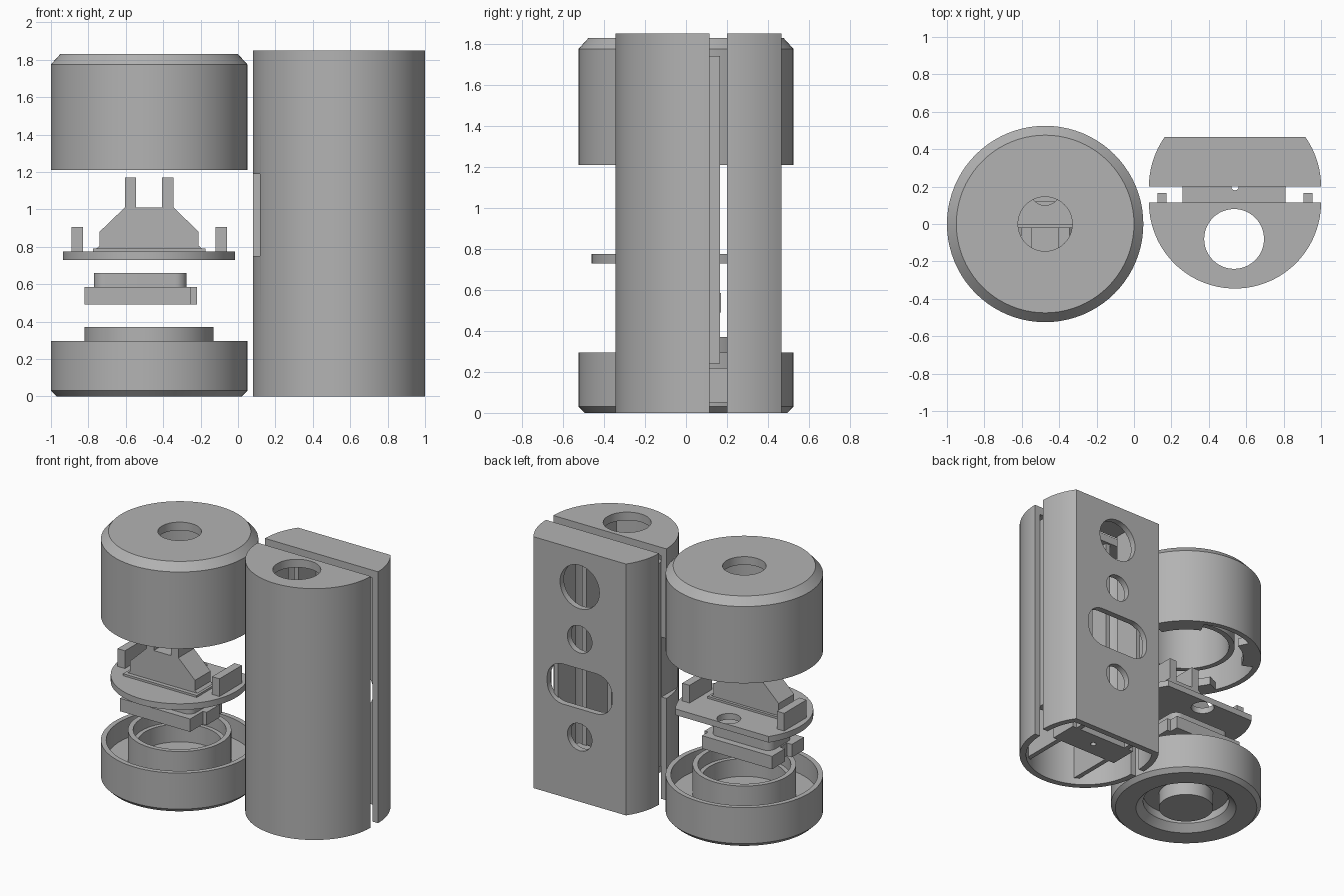
import bpy, bmesh
from math import pi, cos, sin, asin, radians
from mathutils import Matrix

if "Cube" in bpy.data.objects:
    bpy.data.objects.remove(bpy.data.objects["Cube"])

grey = bpy.data.materials.new("plain grey")
grey.use_nodes = True
grey.diffuse_color = (0.45, 0.45, 0.45, 1)
grey.node_tree.nodes["Principled BSDF"].inputs["Base Color"].default_value = (0.45, 0.45, 0.45, 1)
parts = []


def finish(name, bm, keep=True):
    bmesh.ops.remove_doubles(bm, verts=bm.verts, dist=1e-5)
    bmesh.ops.recalc_face_normals(bm, faces=bm.faces)
    mesh = bpy.data.meshes.new(name)
    bm.to_mesh(mesh)
    bm.free()
    mesh.materials.append(grey)
    ob = bpy.data.objects.new(name, mesh)
    bpy.context.scene.collection.objects.link(ob)
    if keep:
        parts.append(ob)
    return ob


def prism(name, outline, lo, hi, axis="z", keep=True):
    """Extrude a 2D outline along z, or along y with the outline in x and z."""
    bm = bmesh.new()
    place = (lambda a, b: (a, b, lo)) if axis == "z" else (lambda a, b: (a, lo, b))
    face = bm.faces.new([bm.verts.new(place(a, b)) for a, b in outline])
    out = bmesh.ops.extrude_face_region(bm, geom=[face])
    verts = [v for v in out["geom"] if isinstance(v, bmesh.types.BMVert)]
    d = hi - lo
    bmesh.ops.translate(bm, verts=verts, vec=(0, 0, d) if axis == "z" else (0, d, 0))
    return finish(name, bm, keep)


def box(name, x, y, z, keep=True):
    return prism(name, [(x[0], y[0]), (x[1], y[0]), (x[1], y[1]), (x[0], y[1])], *z, keep=keep)


def arc(cx, cy, r, start, end, n=48):
    return [(cx + r * cos(start + (end - start) * i / n),
             cy + r * sin(start + (end - start) * i / n)) for i in range(n + 1)]


def circle(cx, cy, r):
    return arc(cx, cy, r, 0, 2 * pi)[:-1]


def rounded(cx, cy, w, h, r):
    pts = []
    for i, (sx, sy) in enumerate([(1, 1), (-1, 1), (-1, -1), (1, -1)]):
        pts += arc(cx + sx * (w / 2 - r), cy + sy * (h / 2 - r), r, i * pi / 2, (i + 1) * pi / 2, 10)
    return pts


def flat_back_disc(cx, cy, r, flat):
    """Circle cut off by a straight edge at a distance flat behind its centre."""
    a = asin(flat / r)
    return arc(cx, cy, r, pi - a, 2 * pi + a, 72)


def lathe(name, profile, cx):
    bm = bmesh.new()
    verts = [bm.verts.new((r, 0, z)) for r, z in profile]
    edges = [bm.edges.new((verts[i - 1], verts[i])) for i in range(len(verts))]
    bmesh.ops.spin(bm, geom=verts + edges, cent=(0, 0, 0), axis=(0, 0, 1),
                   angle=2 * pi, steps=80, use_merge=True)
    bmesh.ops.dissolve_degenerate(bm, edges=bm.edges, dist=1e-5)
    bmesh.ops.translate(bm, verts=bm.verts, vec=(cx, 0, 0))
    return finish(name, bm)


def cut(ob, *cutters):
    for c in cutters:
        mod = ob.modifiers.new("cut", "BOOLEAN")
        mod.operation, mod.solver, mod.object = "DIFFERENCE", "EXACT", c
        bpy.context.view_layer.update()
        ev = ob.evaluated_get(bpy.context.evaluated_depsgraph_get())
        new = bpy.data.meshes.new_from_object(ev)
        ob.modifiers.clear()
        ob.data = new
        bpy.data.objects.remove(c)


AX, BX = -0.475, 0.54      # axes of the round stack and of the split case
R, WALL, TOP = 0.46, 0.045, 1.85

# Round base with a raised inner ring and a boss underneath
lathe("base_cup", [(0, 0), (.19, 0), (.19, .11), (.3, .11), (.3, .05), (.35, 0), (.495, 0),
                   (.525, .03), (.525, .295), (.49, .295), (.49, .15), (.345, .15), (.345, .37),
                   (.31, .37), (.31, .28), (.28, .28), (.28, .15), (0, .15)], AX)

# Round cap with a centre hole and inner tube
lathe("cap", [(.145, 1.83), (.475, 1.83), (.525, 1.775), (.525, 1.21), (.485, 1.21), (.485, 1.77),
              (.34, 1.77), (.34, 1.3), (.3, 1.3), (.3, 1.77), (.145, 1.77)], AX)
for i in range(4):
    a = radians(45 + 90 * i)
    lug = arc(AX, 0, .495, a - .35, a + .35, 12) + arc(AX, 0, .4, a + .35, a - .35, 12)
    prism(f"cap_lug_{i + 1}", lug, 1.21, 1.27)

# Carriage: flat-backed disc, side tabs, stepped housing and two posts
disc = prism("carriage_disc", flat_back_disc(AX, 0, R, .26), .73, .775)
cut(disc, prism("disc_hole", circle(AX, .18, .08), .6, .9, keep=False))
half = [(.3, .775), (.265, .805), (.265, .88), (.13, 1.01)]
housing = [(AX + a, z) for a, z in half] + [(AX - a, z) for a, z in reversed(half)]
prism("carriage_housing", housing, -.2, -.02, axis="y")
box("housing_foot", (AX - .3, AX + .3), (-.23, 0), (.775, .79))
for side, s in (("left", 1), ("right", -1)):
    for label, near, far, y, z in (("tab", .355, .415, (-.13, .13), (.775, .905)),
                                   ("post", .07, .13, (-.2, -.02), (1.01, 1.17))):
        box(f"{side}_{label}", sorted((AX + s * near, AX + s * far)), y, z)

# Slider block with side notch under the carriage
block = box("slider_block", (-.82, -.25), (-.2, .17), (.49, .585))
cut(block, box("notch", (-.9, -.78), (-.06, .02), (.4, .7), keep=False))
box("slider_key", (-.25, -.22), (-.05, .1), (.49, .585))
prism("slider_top", rounded(-.5225, -.015, .495, .27, .06), .585, .66)

# Front case half: hollow half cylinder, open at the back and bottom
front = prism("front_case", arc(BX, .115, R, pi, 2 * pi, 72), 0, TOP)
hollow = arc(BX, .115, R - WALL, pi, 2 * pi, 72) + [(BX + R - WALL, .3), (BX - R + WALL, .3)]
cut(front, prism("front_hollow", hollow, -.1, TOP - .06, keep=False),
    prism("top_hole", circle(.535, -.08, .16), 1.6, 2, keep=False),
    box("side_notch", (0, .118), (-.08, .2), (.75, 1.19), keep=False))

# Back case half: flat-backed hollow shell with four openings
FLAT = .265
shape = flat_back_disc(BX, .2, R, FLAT)
back_arc = [(x, max(y, .2)) for x, y in shape if y >= .2 - 1e-6]
a = asin(FLAT / R)
back_arc = arc(BX, .2, R, 0, a, 16) + arc(BX, .2, R, pi - a, pi, 16)
back = prism("back_case", back_arc, 0, TOP)
ri, fi = R - WALL, FLAT - WALL
b = asin(fi / ri)
inner = [(BX + ri, .1)] + arc(BX, .2, ri, 0, b, 16) + arc(BX, .2, ri, pi - b, pi, 16) + [(BX - ri, .1)]
cut(back, prism("back_hollow", inner, -.1, TOP - .06, keep=False),
    *[prism("opening", o, .3, .6, axis="y", keep=False) for o in (
        circle(BX, 1.58, .16), circle(BX, 1.195, .1),
        rounded(BX, .83, .53, .295, .13), circle(BX, .475, .1))])

# Inner ribs and locating lips, mirrored about the case axis
for side, s in (("left", 1), ("right", -1)):
    def mirrored(label, near, far, y, z):
        box(f"{side}_{label}", sorted((BX + s * near, BX + s * far)), y, z)
    mirrored("lip", .365, .415, (.08, .165), (.24, 1.74))
    mirrored("front_rib", .2, .235, (-.26, .1), (.05, 1.8))
    mirrored("back_rib", .2, .235, (.22, .43), (.05, 1.8))

# Bridge plate joining both halves at the bottom
bridge = box("bottom_bridge", (.26, .81), (.09, .3), (.05, .22))
cut(bridge, prism("bridge_hole", circle(BX, .2, .02), 0, .3, keep=False))

# Smooth round walls, sharp edges
bpy.ops.object.select_all(action="DESELECT")
for ob in parts:
    ob.select_set(True)
bpy.context.view_layer.objects.active = parts[0]
bpy.ops.object.shade_smooth_by_angle(angle=radians(30))
